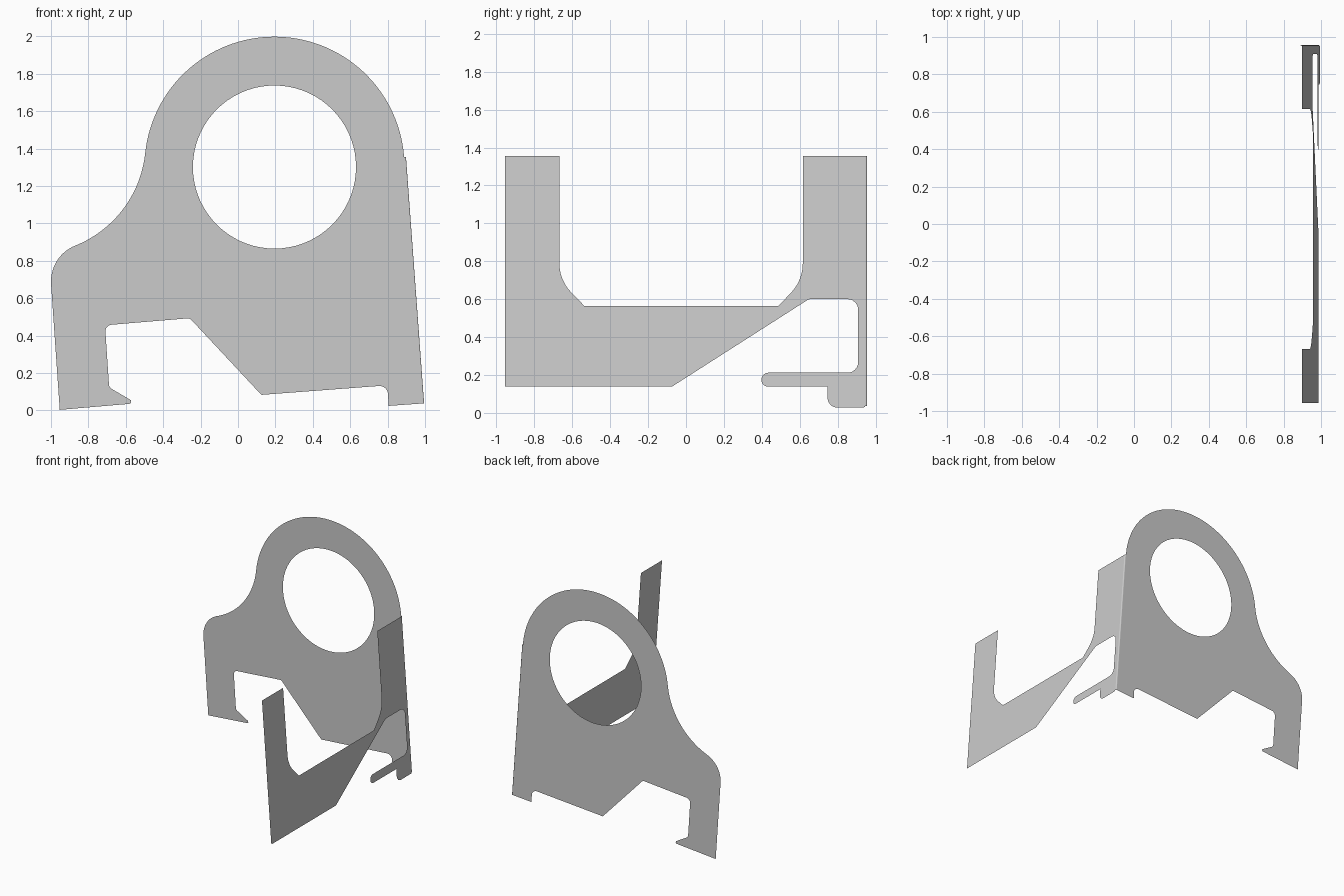
import bpy, bmesh
from math import cos, sin, tan, radians, pi
from mathutils import Vector

cube = bpy.data.objects.get("Cube")
if cube:
    bpy.data.objects.remove(cube, do_unlink=True)

grey = bpy.data.materials.new("sheet_grey")
grey.use_nodes = True
grey.diffuse_color = (0.6, 0.6, 0.6, 1)
grey.node_tree.nodes["Principled BSDF"].inputs["Base Color"].default_value = (0.6, 0.6, 0.6, 1)

BACK_Y = 0.956      # plane of the back plate
BEND = 0.009        # radius of the folded corner
TOP, BOTTOM = 1.355, 0.037


def lean_x(z):
    """Position of the leaning side plate at height z."""
    return 0.995 - 0.0735 * (z - BOTTOM)


def arc(cx, cz, r, start, end, steps):
    angles = [radians(start + (end - start) * i / steps) for i in range(steps + 1)]
    return [(cx + r * cos(a), cz + r * sin(a)) for a in angles]


def rounded(corners, steps=6):
    """Outline from (u, v, radius) corners; a missing radius means sharp."""
    out = []
    for i, c in enumerate(corners):
        p = Vector(c[:2])
        if len(c) < 3:
            out.append(tuple(p))
            continue
        radius = c[2]
        a = (Vector(corners[i - 1][:2]) - p).normalized()
        b = (Vector(corners[(i + 1) % len(corners)][:2]) - p).normalized()
        half = a.angle(b) / 2
        centre = p + (a + b).normalized() * (radius / sin(half))
        first = p + a * (radius / tan(half)) - centre
        last = p + b * (radius / tan(half)) - centre
        for k in range(steps + 1):
            spoke = first.lerp(last, k / steps).normalized()
            out.append(tuple(centre + spoke * radius))
    return out


def finish(name, bm, outward):
    bm.normal_update()
    bmesh.ops.reverse_faces(bm, faces=[f for f in bm.faces if f.normal.dot(outward) < 0])
    mesh = bpy.data.meshes.new(name)
    bm.to_mesh(mesh)
    bm.free()
    mesh.materials.append(grey)
    obj = bpy.data.objects.new(name, mesh)
    bpy.context.collection.objects.link(obj)
    return obj


def sheet(name, loops, place, outward):
    """Fill flat outlines (the first one outer, others holes)."""
    bm = bmesh.new()
    edges = []
    for loop in loops:
        verts = [bm.verts.new(place(u, v)) for u, v in loop]
        edges += [bm.edges.new((verts[i - 1], verts[i])) for i in range(len(verts))]
    bmesh.ops.triangle_fill(bm, edges=edges, use_beauty=False, normal=outward)
    return finish(name, bm, outward)


# Back plate: ring head, curved shoulder, hooked leg and notched foot
outline = arc(0.195, 1.303, 0.695, 4.5, 174, 60)
outline += arc(-1.093, 1.438, 0.6, -6, -68.2, 20)[1:]
outline += arc(-0.793, 0.689, 0.207, 111.8, 184, 14)[1:]
lower = [(-0.953, 0.003), (-0.544, 0.038, 0.012), (-0.689, 0.123, 0.03),
         (-0.711, 0.455, 0.035), (-0.258, 0.493, 0.03), (0.125, 0.083),
         (0.80, 0.134, 0.045), (0.805, 0.024),
         (lean_x(BOTTOM) - BEND, BOTTOM), (lean_x(TOP) - BEND, TOP)]
outline += rounded(lower)
hole = arc(0.195, 1.301, 0.436, 0, 360, 72)[:-1]
sheet("back_plate", [outline, hole], lambda x, z: (x, BACK_Y, z), Vector((0, 1, 0)))

# Side plate: two uprights, a sloped web, a window and a small finger
front, edge = -0.956, BACK_Y - BEND
side = [(front, 0.138), (front, TOP), (-0.668, TOP), (-0.668, 0.70, 0.22),
        (-0.535, 0.563), (0.487, 0.563), (0.616, 0.70, 0.22), (0.616, TOP),
        (edge, TOP), (edge, 0.028, 0.013), (0.747, 0.028, 0.05), (0.747, 0.138),
        (0.398, 0.138, 0.036), (0.398, 0.212, 0.036), (0.908, 0.212, 0.055),
        (0.908, 0.60, 0.055), (0.648, 0.60, 0.03), (-0.075, 0.138)]
sheet("side_plate", [rounded(side)], lambda y, z: (lean_x(z), y, z), Vector((1, 0, 0)))

# Folded corner joining the two plates
bm = bmesh.new()
columns = []
for i in range(7):
    a = pi / 2 * i / 6
    columns.append([bm.verts.new((lean_x(z) - BEND + BEND * cos(a), edge + BEND * sin(a), z))
                    for z in (BOTTOM, TOP)])
for (a, b), (c, d) in zip(columns, columns[1:]):
    bm.faces.new((a, c, d, b))
bend = finish("corner_bend", bm, Vector((1, 1, 0)))
for face in bend.data.polygons:
    face.use_smooth = True
